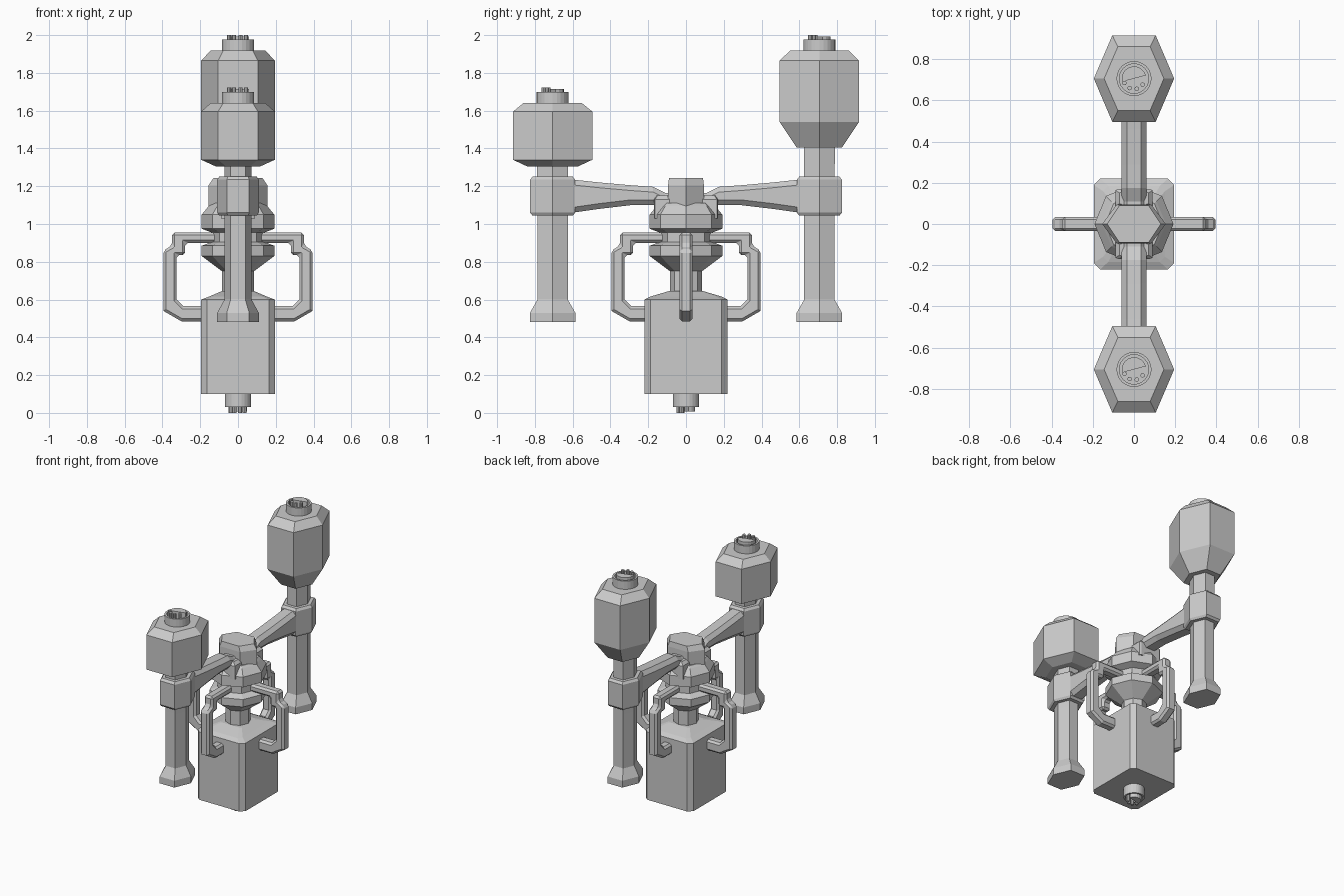
import bpy, bmesh, math
from mathutils import Matrix, Vector

if "Cube" in bpy.data.objects:
    bpy.data.objects.remove(bpy.data.objects["Cube"])

HEX = [(1, 0), (.54, 1), (-.54, 1), (-1, 0), (-.54, -1), (.54, -1)]
OCT = [(math.cos(i * math.pi / 4), math.sin(i * math.pi / 4)) for i in range(8)]
ROUND = [(math.cos(i * math.pi / 12), math.sin(i * math.pi / 12)) for i in range(24)]
BOX = [(1, .86), (.84, 1), (-.84, 1), (-1, .86), (-1, -.86), (-.84, -1), (.84, -1), (1, -.86)]


def skin(name, rings):
    """Join successive rings of points with quads and cap both ends."""
    bm = bmesh.new()
    loops = [[bm.verts.new(p) for p in r] for r in rings]
    n = len(loops[0])
    for a, b in zip(loops, loops[1:]):
        for i in range(n):
            bm.faces.new((a[i], a[(i + 1) % n], b[(i + 1) % n], b[i]))
    bm.faces.new(loops[0][::-1])
    bm.faces.new(loops[-1])
    bmesh.ops.recalc_face_normals(bm, faces=bm.faces)
    me = bpy.data.meshes.new(name)
    bm.to_mesh(me)
    bm.free()
    ob = bpy.data.objects.new(name, me)
    bpy.context.collection.objects.link(ob)
    return ob


def stack(name, shape, levels, x=0, y=0):
    """Vertical loft: levels are (z, half width x, half width y)."""
    return skin(name, [[(x + px * rx, y + py * ry, z) for px, py in shape]
                       for z, rx, ry in levels])


def bevel(ob, width):
    m = ob.modifiers.new("edge_bevel", 'BEVEL')
    m.width = width
    m.segments = 1
    m.limit_method = 'ANGLE'
    m.angle_limit = math.radians(60)


def connector(name, y, base, rim, tip, r):
    """Open round socket with a half-disc key and a row of pins."""
    d = 1 if tip > base else -1
    deep = rim - d * .035
    ob = stack(name + "_socket", ROUND, [(base - d * .01, r, r), (rim, r, r),
                                         (rim, r * .84, r * .84), (deep, r * .84, r * .84)], 0, y)
    k = r * .7
    arc = [(math.cos(math.radians(15 + a)), math.sin(math.radians(15 + a))) for a in range(0, 181, 20)]
    stack(name + "_key", arc, [(deep, k, k), (tip - d * .008, k, k)], 0, y)
    for i, deg in enumerate((205, 245, 285, 325)):
        a = math.radians(deg)
        stack(f"{name}_pin_{i}", OCT, [(deep, .011, .011), (tip, .011, .011)],
              math.cos(a) * r * .6, y + math.sin(a) * r * .6)


# main body block with sloped shoulders
stack("body", BOX, [(.1, .195, .22), (.6, .195, .22), (.617, .15, .185), (.645, .085, .09)])
connector("bottom", 0, .1, .03, 0, .07)

# central turned neck: stem, cone, two collars with a groove between
stack("neck", OCT, [(z, r, r) for z, r in (
    (.62, .085), (.75, .085), (.83, .192), (.885, .192), (.905, .14), (.955, .14),
    (.975, .192), (1.05, .192), (1.095, .155), (1.11, .14))])

# top saddle that clamps the arms
stack("saddle", HEX, [(1.02, .155, .095), (1.205, .155, .095), (1.243, .13, .09)])

# four square handles around the neck
OUTLINE = [(.11, .955), (.35, .955), (.35, .885), (.395, .86), (.395, .54), (.30, .485), (.17, .485),
           (.17, .565), (.29, .565), (.325, .60), (.325, .835), (.28, .835), (.28, .90), (.11, .90)]
for i in range(4):
    rot = Matrix.Rotation(i * math.pi / 2, 3, 'Z')
    h = skin(f"handle_{i}", [[rot @ Vector((x, w, z)) for x, z in OUTLINE] for w in (-.035, .035)])
    bevel(h, .014)

# arms, posts and tanks on both sides
ARM = [(0, 1.10, 1.165), (.11, 1.10, 1.165), (.175, 1.10, 1.197),
       (.29, 1.10, 1.205), (.46, 1.08, 1.22), (.6, 1.06, 1.235), (.68, 1.06, 1.235)]
TANK = {-1: [(1.305, .118, .135), (1.34, .195, .21), (1.595, .195, .21), (1.64, .145, .155)],
        1: [(1.405, .11, .12), (1.54, .195, .21), (1.865, .195, .21), (1.918, .145, .155)]}
CY = .706
for s, side in ((-1, "front"), (1, "back")):
    rings = []
    for y, lo, hi in ARM:
        c = .028
        rings.append([(x, s * y, z) for x, z in (
            (.035, lo), (.06, lo + c), (.06, hi - c), (.035, hi),
            (-.035, hi), (-.06, hi - c), (-.06, lo + c), (-.035, lo))])
    skin(side + "_arm", rings)
    # arm root collar
    root = stack(side + "_arm_root", BOX, [(1.03, .09, .045), (1.13, .09, .045), (1.15, .07, .03)], 0, s * .125)
    cy = s * CY
    tank = TANK[s]
    # hexagonal post with flared foot, clamp and upper neck
    stack(side + "_post", HEX, [(.48, .11, .12), (.53, .11, .12), (.60, .072, .08),
                                (1.0, .072, .08), (tank[0][0] + .02, .072, .082)], 0, cy)
    stack(side + "_clamp", HEX, [(1.045, .1, .107), (1.06, .11, .119), (1.235, .11, .119),
                                 (1.252, .098, .105)], 0, cy)
    stack(side + "_tank", HEX, tank, 0, cy)
    top = tank[-1][0]
    if s > 0:
        connector(side, cy, top, 1.978, 2.0, .085)
    else:
        connector(side, cy, top, 1.698, 1.722, .085)
